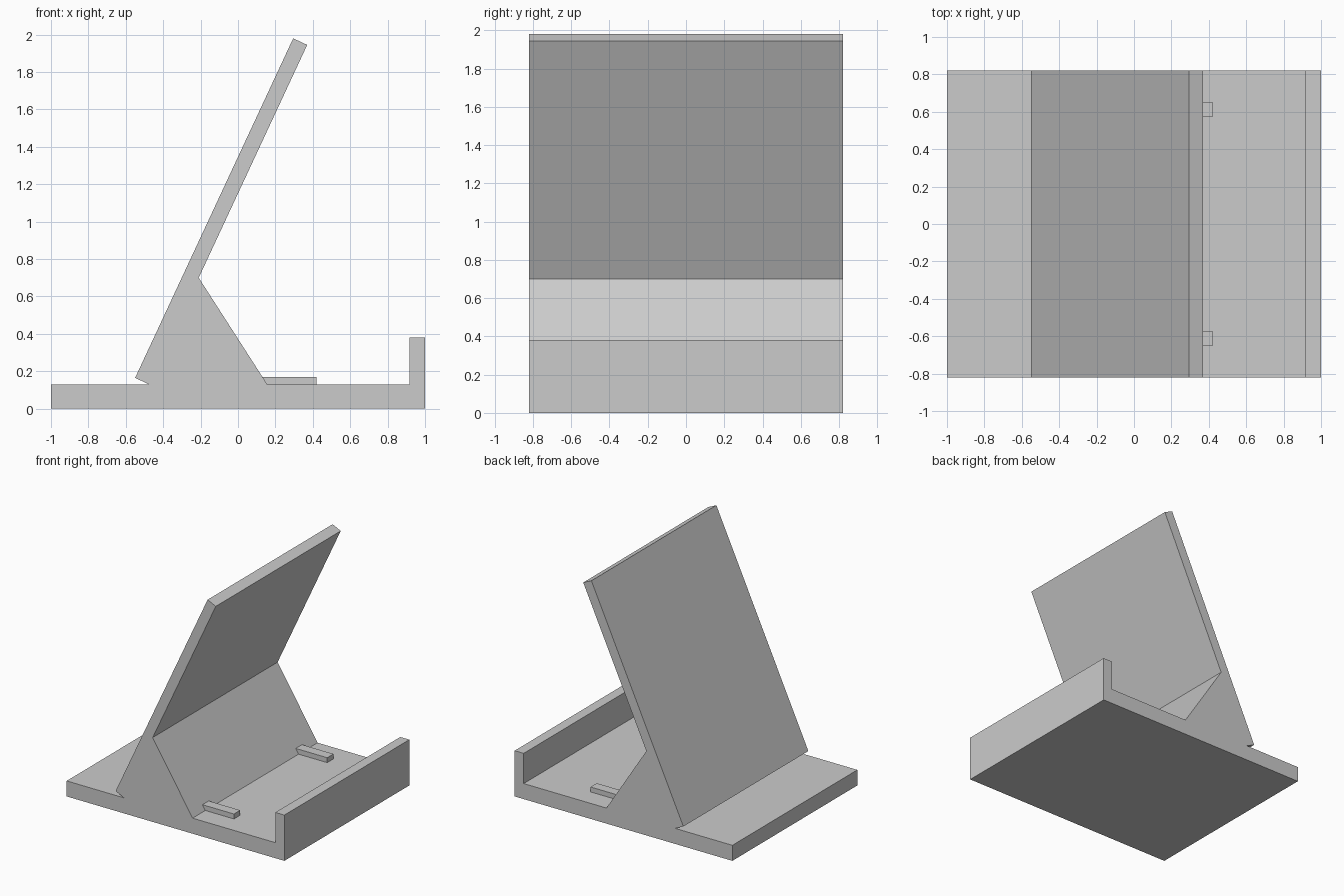
import bpy
import bmesh

cube = bpy.data.objects.get("Cube")
if cube:
    bpy.data.objects.remove(cube, do_unlink=True)

grey = bpy.data.materials.new("plain grey")
grey.use_nodes = True
colour = (0.6, 0.6, 0.6, 1)
grey.diffuse_color = colour
grey.node_tree.nodes["Principled BSDF"].inputs["Base Color"].default_value = colour


def extrude_profile(name, points, y_mid, width):
    """Extrude an (x, z) outline along y, centred on y_mid."""
    bm = bmesh.new()
    face = bm.faces.new([bm.verts.new((x, y_mid - width / 2, z)) for x, z in points])
    swept = bmesh.ops.extrude_face_region(bm, geom=[face])["geom"]
    verts = [v for v in swept if isinstance(v, bmesh.types.BMVert)]
    bmesh.ops.translate(bm, verts=verts, vec=(0, width, 0))
    bmesh.ops.recalc_face_normals(bm, faces=bm.faces)
    mesh = bpy.data.meshes.new(name)
    bm.to_mesh(mesh)
    bm.free()
    mesh.materials.append(grey)
    obj = bpy.data.objects.new(name, mesh)
    bpy.context.collection.objects.link(obj)
    return obj


# Base plate, raised lip, wedge and leaning back rest in one outline
base_top = 0.129
stand_outline = [
    (-1, 0), (1, 0), (1, 0.38), (0.917, 0.38), (0.917, base_top),
    (0.157, base_top), (-0.21, 0.70),
    (0.37, 1.945), (0.295, 1.98),
    (-0.55, 0.165), (-0.474, base_top), (-1, base_top),
]
extrude_profile("stand_body", stand_outline, 0, 1.64)

# Two small support rails that run out of the wedge
rail_outline = [(0.157, base_top), (0.42, base_top), (0.42, 0.17), (0.13, 0.17)]
for name, side in (("rear_rail", 1), ("front_rail", -1)):
    extrude_profile(name, rail_outline, side * 0.612, 0.082)
